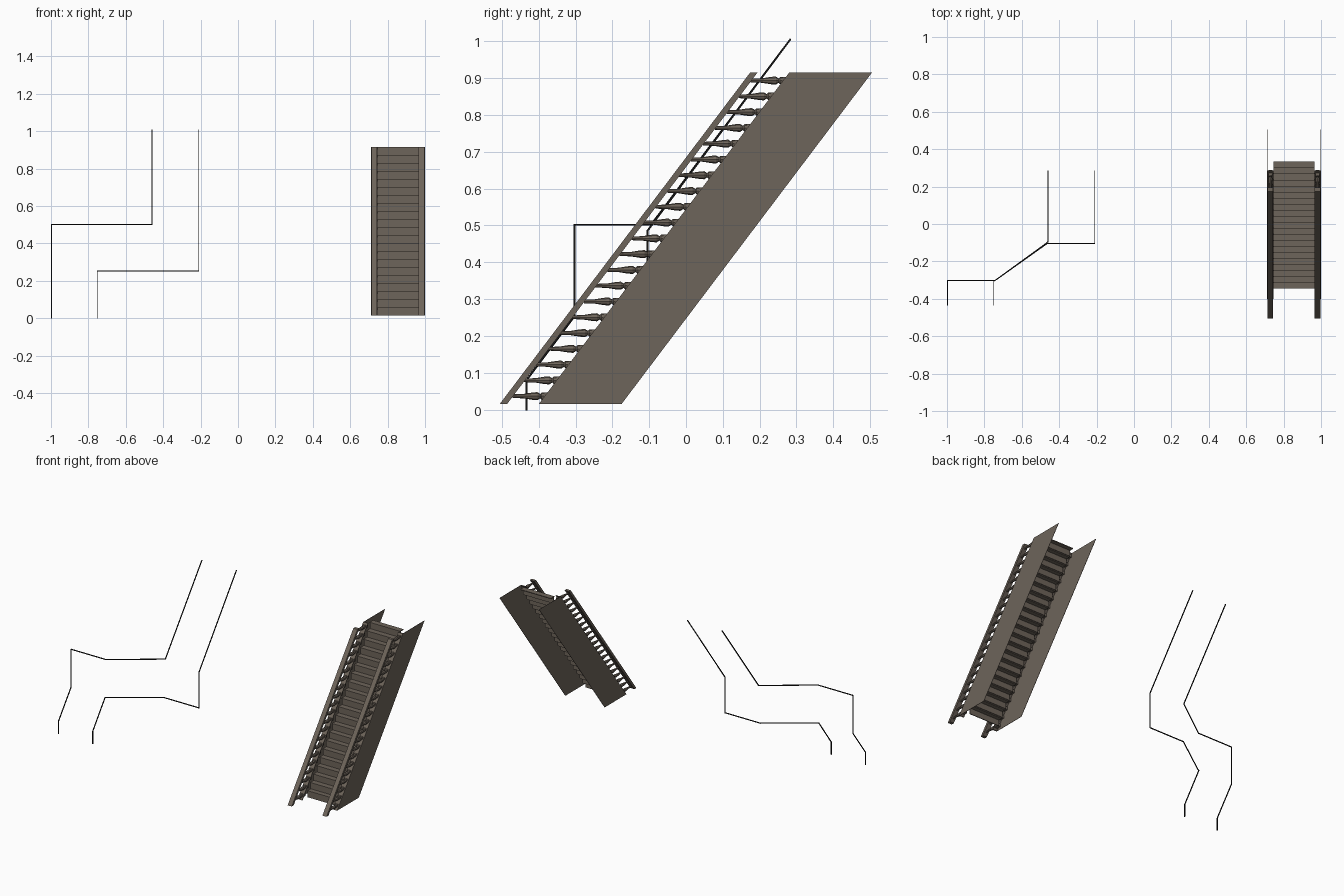
import bpy, bmesh, math
from mathutils import Matrix, Vector

if "Cube" in bpy.data.objects:
    bpy.data.objects.remove(bpy.data.objects["Cube"])


def material(name, rgb):
    m = bpy.data.materials.new(name)
    m.diffuse_color = (*rgb, 1)
    m.use_nodes = True
    m.node_tree.nodes["Principled BSDF"].inputs["Base Color"].default_value = m.diffuse_color
    return m


BROWN = material("weathered brown", (0.155, 0.128, 0.103))
BLACK = material("near black", (0.008, 0.008, 0.008))


def finish(name, bm, mat):
    bmesh.ops.recalc_face_normals(bm, faces=bm.faces)
    me = bpy.data.meshes.new(name)
    bm.to_mesh(me)
    bm.free()
    me.materials.append(mat)
    ob = bpy.data.objects.new(name, me)
    bpy.context.collection.objects.link(ob)
    return ob


def prism(bm, yz, x0, x1):
    """Extrude a side profile of (y, z) points from x0 to x1."""
    a = [bm.verts.new((x0, y, z)) for y, z in yz]
    b = [bm.verts.new((x1, y, z)) for y, z in yz]
    n = len(yz)
    bm.faces.new(a)
    bm.faces.new(b[::-1])
    for i in range(n):
        bm.faces.new((a[i], a[(i + 1) % n], b[(i + 1) % n], b[i]))


def box(bm, y0, y1, z0, z1, x0, x1):
    prism(bm, [(y0, z0), (y1, z0), (y1, z1), (y0, z1)], x0, x1)


Z0, Z1, N = 0.015, 0.915, 21
RISE = (Z1 - Z0) / N
RUN = 0.68 / N
CX = 0.855                      # middle of the staircase


def slanted(y0, y1):
    """Side profile that follows the slope of the stairs."""
    return [(y0, Z0), (y1, Z0), (y1 + 0.68, Z1), (y0 + 0.68, Z1)]


# steps: thin boards forming a closed sawtooth with a small nosing
bm = bmesh.new()
for i in range(N):
    y, z = -0.345 + i * RUN, Z0 + i * RISE
    box(bm, y, y + 0.005, z, z + RISE, CX - 0.11, CX + 0.11)
    box(bm, y - (0.004 if i else 0), y + RUN, z + RISE - 0.005, z + RISE, CX - 0.11, CX + 0.11)
finish("steps", bm, BROWN)

# baluster outline: distance along its axis, radius
PROFILE = [(0, 0.005), (0.03, 0.006), (0.055, 0.010), (0.068, 0.011),
           (0.076, 0.006), (0.080, 0.010), (0.086, 0.010)]


def baluster(bm, x, y, z, sides=8):
    rings = []
    for d, r in PROFILE:
        rings.append([bm.verts.new((x + r * math.cos(math.tau * k / sides), y + d,
                                    z + r * math.sin(math.tau * k / sides)))
                      for k in range(sides)])
    for a, b in zip(rings, rings[1:]):
        for k in range(sides):
            j = (k + 1) % sides
            bm.faces.new((a[k], a[j], b[j], b[k]))
    # square foot
    box(bm, y + 0.086, y + 0.112, z - 0.010, z + 0.010, x - 0.011, x + 0.011)


for side, label in ((-1, "left"), (1, "right")):
    xo, xr = CX + side * 0.1425, CX + side * 0.126
    # side panel
    bm = bmesh.new()
    prism(bm, slanted(-0.40, -0.175), xo - 0.001, xo + 0.001)
    finish(label + "_side_panel", bm, BROWN)
    # sloping cap between panel and steps
    bm = bmesh.new()
    prism(bm, slanted(-0.40, -0.394), *sorted((xo, CX + side * 0.11)))
    finish(label + "_panel_cap", bm, BROWN)
    # handrail
    bm = bmesh.new()
    prism(bm, slanted(-0.506, -0.486), xr - 0.015, xr + 0.015)
    finish(label + "_handrail", bm, BROWN)
    # row of balusters
    bm = bmesh.new()
    for i in range(N):
        z = Z0 + (i + 0.5) * RISE
        baluster(bm, xr, -0.488 + (i + 0.5) * RUN, z)
    finish(label + "_balusters", bm, BROWN)


# two thin bent rails
def rail(name, pts):
    bm = bmesh.new()
    for p, q in zip(pts, pts[1:]):
        p, q = Vector(p), Vector(q)
        d = q - p
        m = Matrix.Translation((p + q) / 2) @ d.to_track_quat('Z', 'Y').to_matrix().to_4x4()
        bmesh.ops.create_cube(bm, size=1, matrix=m @ Matrix.Diagonal((0.005, 0.005, d.length + 0.004, 1)))
    finish(name, bm, BLACK)


rail("upper_rail", [(-0.998, -0.433, 0), (-0.998, -0.433, 0.08), (-0.998, -0.303, 0.253),
                    (-0.998, -0.303, 0.502), (-0.745, -0.303, 0.502), (-0.475, -0.107, 0.502),
                    (-0.46, -0.095, 0.502), (-0.46, 0.283, 1.005)])
rail("lower_rail", [(-0.75, -0.433, 0), (-0.75, -0.433, 0.08), (-0.75, -0.305, 0.253),
                    (-0.735, -0.297, 0.253), (-0.465, -0.105, 0.253), (-0.21, -0.105, 0.253),
                    (-0.21, -0.105, 0.485), (-0.21, 0.283, 1.005)])
